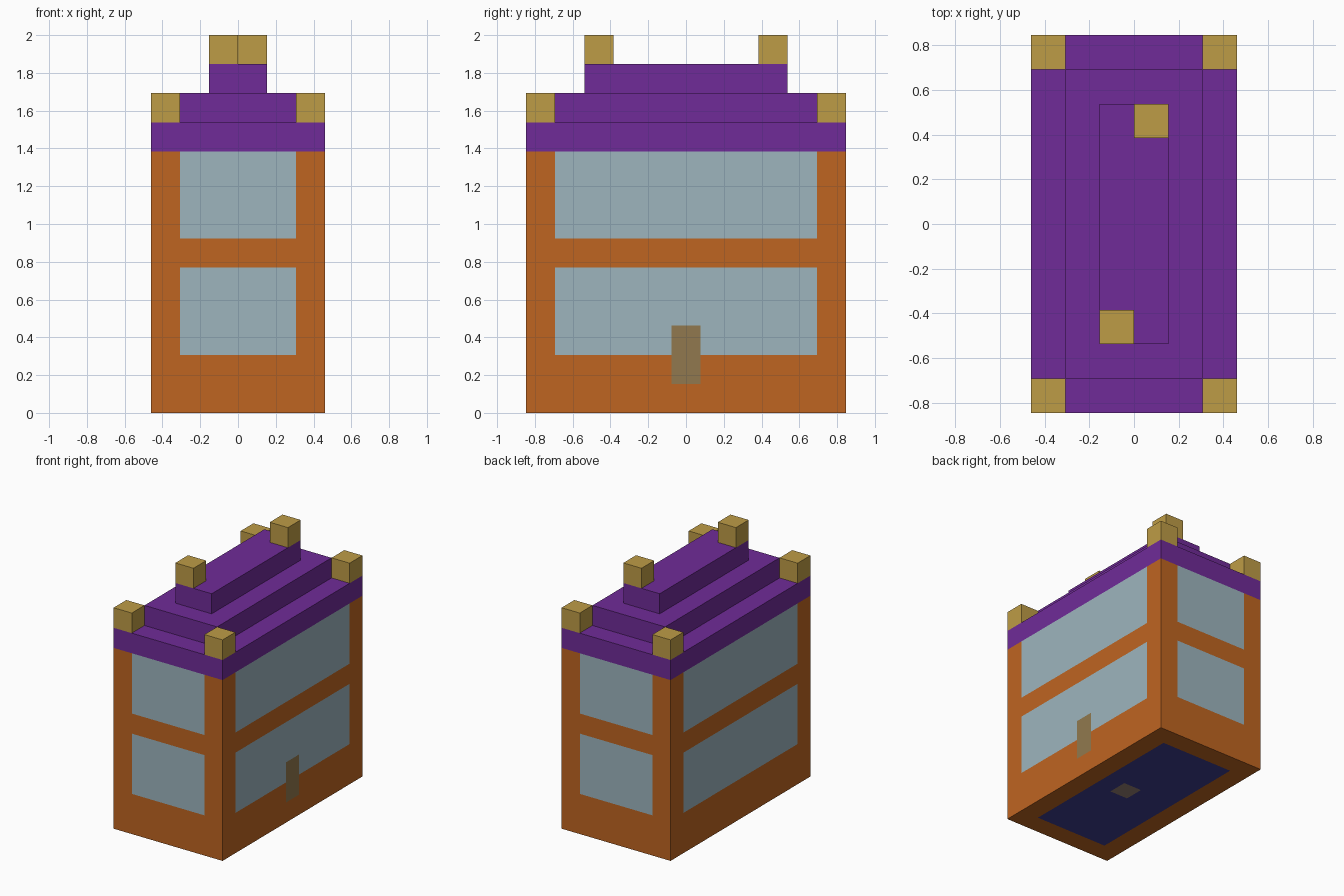
import bpy, bmesh
from mathutils import Vector

U = 2 / 13  # one block; the building is 6 x 11 x 13 blocks

if "Cube" in bpy.data.objects:
    bpy.data.objects.remove(bpy.data.objects["Cube"], do_unlink=True)


def linear(c):
    c /= 255
    return c / 12.92 if c <= 0.04045 else ((c + 0.055) / 1.055) ** 2.4


def material(name, r, g, b):
    mat = bpy.data.materials.new(name)
    mat.use_nodes = True
    colour = (linear(r), linear(g), linear(b), 1)
    mat.diffuse_color = colour
    mat.node_tree.nodes["Principled BSDF"].inputs["Base Color"].default_value = colour
    return mat


orange = material("orange wall", 191, 101, 33)
glass = material("pale blue glass", 157, 181, 190)
door = material("brown door", 145, 121, 78)
navy = material("navy floor", 60, 60, 143)
taupe = material("taupe floor tile", 150, 127, 117)
purple = material("purple roof", 112, 43, 152)
gold = material("gold ornament", 190, 156, 70)


def box(name, centre, size, mats, cuts=(), rule=None):
    """Box in block units; cuts holds cutting positions for x, y and z."""
    bm = bmesh.new()
    bmesh.ops.create_cube(bm, size=1)
    for v in bm.verts:
        v.co = Vector(c + p * s for c, p, s in zip(centre, v.co, size))
    for axis, positions in enumerate(cuts):
        normal = Vector((0, 0, 0))
        normal[axis] = 1
        for p in positions:
            bmesh.ops.bisect_plane(bm, geom=bm.verts[:] + bm.edges[:] + bm.faces[:],
                                   plane_co=normal * p, plane_no=normal)
    if rule:
        for f in bm.faces:
            f.material_index = rule(f.calc_center_median(), f.normal)
    bmesh.ops.scale(bm, vec=(U, U, U), verts=bm.verts)
    mesh = bpy.data.meshes.new(name)
    bm.to_mesh(mesh)
    bm.free()
    for m in mats:
        mesh.materials.append(m)
    obj = bpy.data.objects.new(name, mesh)
    bpy.context.collection.objects.link(obj)


def wall_colour(c, n):
    x, y, z = c
    # Underside: navy panel with one tile
    if n.z < -0.5:
        if 0 < x < 1 and abs(y) < 0.5:
            return 4
        return 3 if abs(x) < 2 and abs(y) < 4.5 else 0
    if n.z > 0.5:
        return 0
    # Door on one long side
    if n.x > 0.5 and abs(y) < 0.5 and 1 < z < 3:
        return 2
    # Two rows of windows on every side
    inside = abs(y) < 4.5 if abs(n.x) > 0.5 else abs(x) < 2
    return 1 if inside and (2 < z < 5 or z > 6) else 0


# Walls with windows, door and floor panel
box("walls", (0, 0, 4.5), (6, 11, 9), [orange, glass, door, navy, taupe],
    cuts=((-2, 0, 1, 2), (-4.5, -0.5, 0.5, 4.5), (1, 2, 3, 5, 6)), rule=wall_colour)

# Stepped roof
for name, z, w, d in (("lower_roof", 9.5, 6, 11),
                      ("middle_roof", 10.5, 4, 9),
                      ("upper_roof", 11.5, 2, 7)):
    box(name, (0, 0, z), (w, d, 1), [purple])

# Corner ornaments and two roof ornaments
for sx, side in ((1, "left"), (-1, "right")):
    for sy, end in ((1, "back"), (-1, "front")):
        box(f"corner_ornament_{end}_{side}", (sx * 2.5, sy * 5, 10.5), (1, 1, 1), [gold])
for s, end in ((1, "back"), (-1, "front")):
    box(f"top_ornament_{end}", (s * 0.5, s * 3, 12.5), (1, 1, 1), [gold])
